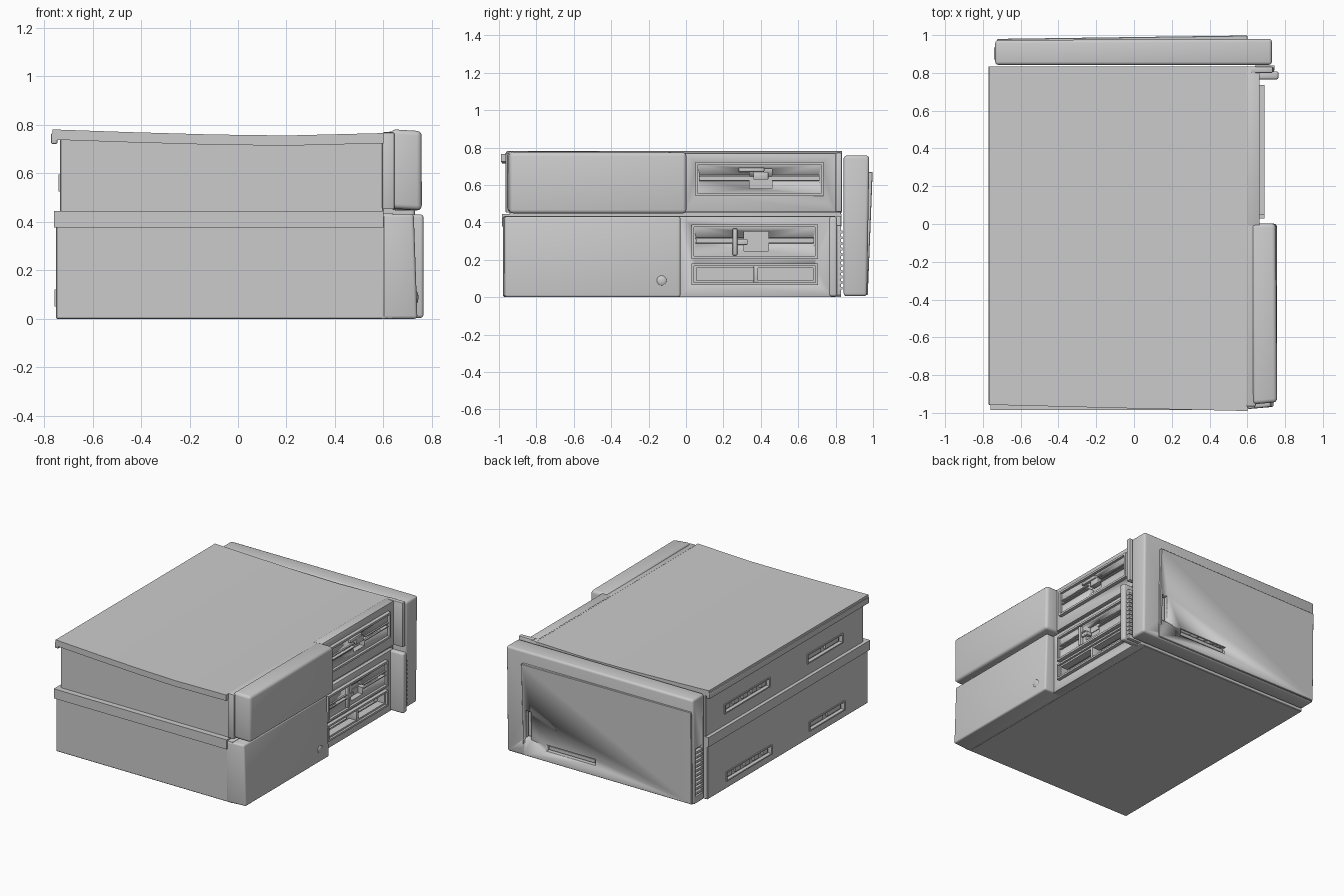
import bpy, bmesh
from mathutils import Vector

if "Cube" in bpy.data.objects:
    bpy.data.objects.remove(bpy.data.objects["Cube"])


def finish(name, bm, smooth=True):
    bmesh.ops.recalc_face_normals(bm, faces=bm.faces)
    me = bpy.data.meshes.new(name)
    bm.to_mesh(me)
    bm.free()
    ob = bpy.data.objects.new(name, me)
    bpy.context.collection.objects.link(ob)
    if smooth:
        bpy.ops.object.select_all(action='DESELECT')
        ob.select_set(True)
        bpy.context.view_layer.objects.active = ob
        bpy.ops.object.shade_smooth_by_angle(angle=0.6)
    return ob


def add_box(bm, x0, x1, y0, y1, z0, z1):
    vs = bmesh.ops.create_cube(bm, size=1)['verts']
    for v in vs:
        v.co = Vector((x0 if v.co.x < 0 else x1, y0 if v.co.y < 0 else y1, z0 if v.co.z < 0 else z1))
    return vs


def box(name, *dims, bevel=0, seg=2, move=None):
    bm = bmesh.new()
    add_box(bm, *dims)
    if move:
        for v in bm.verts:
            v.co += Vector(move(v.co))
    if bevel:
        bmesh.ops.bevel(bm, geom=bm.edges[:], offset=bevel, segments=seg, profile=0.5, affect='EDGES')
    return finish(name, bm)


def boxes(name, dims):
    bm = bmesh.new()
    for d in dims:
        add_box(bm, *d)
    return finish(name, bm)


def cut(ob, dims):
    cutter = boxes("cutter", dims)
    cutter.hide_render = True
    mod = ob.modifiers.new("cut", 'BOOLEAN')
    mod.operation, mod.solver, mod.object = 'DIFFERENCE', 'EXACT', cutter
    bpy.context.view_layer.objects.active = ob
    bpy.ops.object.modifier_apply(modifier=mod.name)
    bpy.data.objects.remove(cutter)


def frame(name, x0, x1, y0, y1, z0, z1, t):
    return boxes(name, [(x0, x1, y0, y1, z0, z0 + t), (x0, x1, y0, y1, z1 - t, z1),
                        (x0, x1, y0, y0 + t, z0 + t, z1 - t), (x0, x1, y1 - t, y1, z0 + t, z1 - t)])


def cover(name, stations, drop):
    # sheet-metal lid lofted along x from (x, front y, back y, top z)
    bm = bmesh.new()
    rings = [[bm.verts.new(c) for c in ((x, a, z - drop), (x, a, z), (x, b, z), (x, b, z - drop))]
             for x, a, b, z in stations]
    for r, s in zip(rings, rings[1:]):
        for i in range(4):
            bm.faces.new((r[i], r[(i + 1) % 4], s[(i + 1) % 4], s[i]))
    bm.faces.new(rings[0])
    bm.faces.new(rings[-1][::-1])
    return finish(name, bm)


# case bodies with rear slots
lower = box("lower_case", -0.75, 0.60, -0.975, 0.83, 0, 0.43, bevel=0.004, seg=1)
upper = box("upper_case", -0.735, 0.60, -0.945, 0.83, 0.435, 0.745, bevel=0.004, seg=1)
for name, body, x, zc in (("lower", lower, -0.75, 0.085), ("upper", upper, -0.735, 0.56)):
    spans = [(0.11, 0.62), (-0.71, -0.31)]
    cut(body, [(x - 0.1, x + 0.025, a, b, zc - 0.035, zc + 0.035) for a, b in spans])
    for i, (a, b) in enumerate(spans):
        frame(f"{name}_rear_slot_rim_{i}", x - 0.006, x + 0.02, a, b, zc - 0.035, zc + 0.035, 0.009)
        n = 4 if i == 0 else 1
        step = (b - a) / (n + 1)
        boxes(f"{name}_rear_slot_insert_{i}",
              [(x + 0.01, x + 0.026, a + step * k + 0.03, a + step * (k + 1) - 0.02, zc - 0.015, zc + 0.015)
               for k in range(n + 1)])

# lids
cover("lower_lid", [(-0.76, -0.985, 0.832, 0.445), (0.60, -0.985, 0.832, 0.445)], 0.068)
cover("upper_lid", [(-0.765, -0.957, 0.835, 0.781), (-0.45, -0.965, 0.835, 0.770), (-0.1, -0.974, 0.835, 0.760),
                    (0.2, -0.981, 0.835, 0.756), (0.6, -0.99, 0.835, 0.766)], 0.042)
box("upper_lid_hook", -0.771, -0.745, -0.957, 0.835, 0.722, 0.765, bevel=0.004)

# front backing plates
box("upper_backing", 0.595, 0.645, -0.965, 0.835, 0.452, 0.768, bevel=0.005)
box("lower_backing", 0.595, 0.64, -0.975, 0.83, 0.0, 0.435, bevel=0.004)

# blank bezels beside the drives
box("upper_bezel", 0.63, 0.758, -0.955, 0.002, 0.455, 0.782, bevel=0.02, seg=3,
    move=lambda c: (-0.008 if c.z > 0.6 and c.y > -0.5 else 0,
                    0.012 if c.x > 0.7 and c.y < -0.5 else 0, -0.008 if c.x > 0.7 or c.y > -0.5 else 0))
box("lower_bezel", 0.60, 0.74, -0.98, -0.03, 0.0, 0.432, bevel=0.012, seg=3,
    move=lambda c: (-0.015 if c.z > 0.2 and c.x > 0.7 else 0, 0.012 if c.x > 0.7 and c.y < -0.5 else 0, 0))
bm = bmesh.new()
bmesh.ops.create_uvsphere(bm, u_segments=20, v_segments=10, radius=0.028)
for v in bm.verts:
    v.co = Vector((0.733 + v.co.x * 0.4, -0.13 + v.co.y, 0.088 + v.co.z))
finish("round_button", bm)

# drive panels with bays
up = box("upper_drive_panel", 0.60, 0.665, -0.01, 0.80, 0.455, 0.77, bevel=0.004)
lo = box("lower_drive_panel", 0.60, 0.665, -0.04, 0.79, 0.0, 0.432, bevel=0.004)
bk = bpy.data.objects["lower_backing"]
for ob in (lo, bk, lower):
    cut(ob, [(0.50, 0.8, 0.045, 0.69, 0.078, 0.168)])


def drive(name, y0, y1, z0, z1, notch):
    # floppy drive: rim, recessed face with slot, scooped notch and rails
    zc = (z0 + z1) / 2 + 0.005
    frame(name + "_rim", 0.64, 0.69, y0, y1, z0, z1, 0.014)
    face = box(name + "_face", 0.61, 0.672, y0 + 0.01, y1 - 0.01, z0 + 0.01, z1 - 0.01)
    panel = up if z0 > 0.45 else lo
    cut(panel, [(0.615, 0.8, y0 + 0.012, y1 - 0.012, z0 + 0.012, z1 - 0.012)])
    back = bpy.data.objects["upper_backing" if z0 > 0.45 else "lower_backing"]
    cut(back, [(0.615, 0.8, y0 + 0.012, y1 - 0.012, z0 + 0.012, z1 - 0.012)])
    a, b = notch
    cut(face, [(0.63, 0.7, y0 + 0.025, y1 - 0.025, zc - 0.009, zc + 0.009)])
    cut(face, [(0.635, 0.7, a, b, zc - 0.055, zc + 0.05)])
    boxes(name + "_slot_lips", [(0.66, 0.683, s, e, z, z + 0.007) for s, e in ((y0 + 0.02, a), (b, y1 - 0.02))
                                for z in (zc - 0.016, zc + 0.009)])


drive("upper_drive", 0.05, 0.735, 0.54, 0.722, (0.34, 0.46))
drive("lower_drive", 0.03, 0.705, 0.205, 0.388, (0.31, 0.44))
box("upper_latch", 0.65, 0.688, 0.28, 0.42, 0.668, 0.694, bevel=0.009)
box("upper_latch_stem", 0.64, 0.680, 0.36, 0.44, 0.628, 0.67, bevel=0.004)
box("lower_latch", 0.65, 0.692, 0.248, 0.275, 0.222, 0.368, bevel=0.009)
box("lower_latch_stem", 0.64, 0.682, 0.27, 0.33, 0.280, 0.308, bevel=0.004)

# open lower bay
frame("open_bay_rim", 0.64, 0.69, 0.03, 0.705, 0.065, 0.18, 0.013)
frame("open_bay_inner_rim", 0.62, 0.675, 0.043, 0.692, 0.078, 0.167, 0.012)
box("open_bay_divider", 0.60, 0.68, 0.362, 0.386, 0.078, 0.168, bevel=0.004)

# vertical trim strips at the drive end
box("upper_trim_strip", 0.62, 0.735, 0.80, 0.833, 0.455, 0.772, bevel=0.007)
box("lower_trim_strip", 0.62, 0.765, 0.765, 0.808, 0.004, 0.43, bevel=0.012, seg=3)
box("lower_trim_back", 0.62, 0.74, 0.803, 0.83, 0.01, 0.385, bevel=0.005)
boxes("lower_trim_ribs", [(0.64, 0.745, 0.812, 0.838, 0.04 + 0.03 * i, 0.055 + 0.03 * i) for i in range(11)])

# upright side cabinet with a tilted plate and two cut slots
side = box("side_cabinet", -0.735, 0.73, 0.843, 0.98, 0.005, 0.757, bevel=0.016, seg=3,
           move=lambda c: (0, (-0.012 if c.z < 0.3 else 0) + (-0.006 if c.x < 0 else 0) if c.y > 0.9 else 0, 0))
plate = box("side_plate", -0.725, 0.60, 0.945, 0.968, 0.012, 0.67, bevel=0.003, seg=1,
            move=lambda c: (0, 0.03 if c.y > 0.95 and c.z > 0.3 and c.x > 0 else
                            0.012 if c.y > 0.95 and c.z > 0.3 else 0.004 if c.y > 0.95 else 0, 0))
slots = [(0.53, 0.58, 0.14, 0.34), (0.03, 0.42, 0.085, 0.135)]
for ob in (side, plate):
    cut(ob, [(a, b, 0.935, 1.1, c, d) for a, b, c, d in slots])
boxes("side_slot_inserts", [(a + 0.013, b - 0.013, 0.93, 0.96, c + 0.013, d - 0.013) for a, b, c, d in slots])

# ribbed connector on the rear end of the side cabinet
cut(side, [(-0.8, -0.715, 0.862, 0.945, 0.06, 0.40)])
boxes("rear_connector_ribs", [(-0.74, -0.71, 0.872, 0.935, 0.075 + 0.032 * i, 0.092 + 0.032 * i) for i in range(10)])
